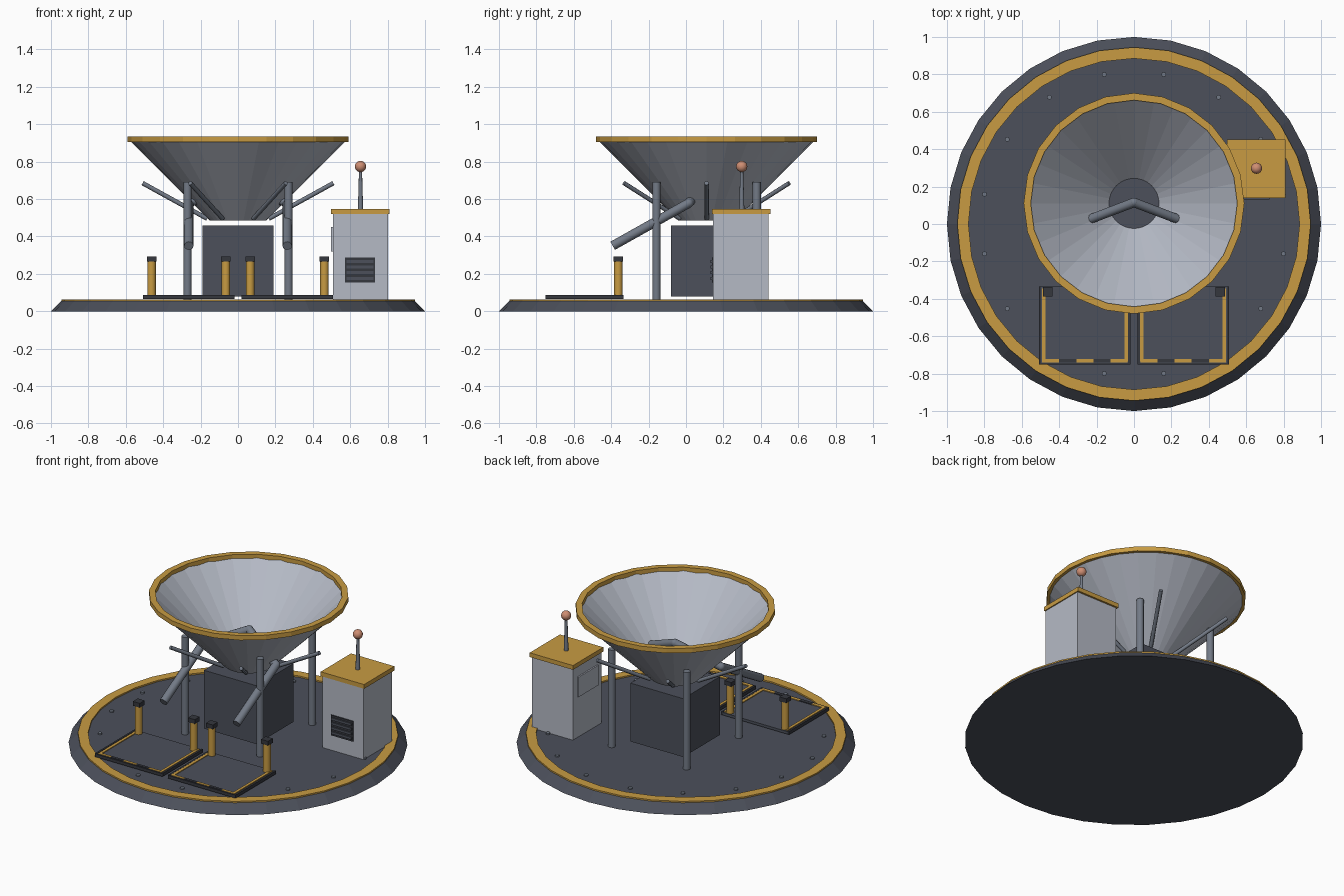
import bpy, bmesh, math
from mathutils import Vector

if "Cube" in bpy.data.objects:
    bpy.data.objects.remove(bpy.data.objects["Cube"])


def material(name, col):
    m = bpy.data.materials.new(name)
    m.diffuse_color = (*col, 1)
    m.use_nodes = True
    m.node_tree.nodes["Principled BSDF"].inputs["Base Color"].default_value = m.diffuse_color
    return m


SLATE = material("slate", (0.072, 0.08, 0.104))
YELLOW = material("yellow", (0.58, 0.33, 0.055))
PALE = material("pale_grey", (0.46, 0.49, 0.56))
STEEL = material("steel", (0.17, 0.195, 0.24))
BLACK = material("charcoal", (0.035, 0.038, 0.048))
COPPER = material("copper", (0.62, 0.27, 0.17))


def finish(name, bm, mat, smooth=False):
    bmesh.ops.recalc_face_normals(bm, faces=bm.faces)
    me = bpy.data.meshes.new(name)
    bm.to_mesh(me)
    bm.free()
    me.materials.append(mat)
    ob = bpy.data.objects.new(name, me)
    bpy.context.collection.objects.link(ob)
    if smooth:
        for p in me.polygons:
            p.use_smooth = len(p.vertices) <= 4
    return ob


def box(name, lo, hi, mat):
    bm = bmesh.new()
    bmesh.ops.create_cube(bm, size=1)
    for v in bm.verts:
        v.co = [(a + b) / 2 + c * (b - a) for a, b, c in zip(lo, hi, v.co)]
    return finish(name, bm, mat)


def rod(name, a, b, r, mat, r2=None, n=12):
    a, b = Vector(a), Vector(b)
    d = b - a
    bm = bmesh.new()
    bmesh.ops.create_cone(bm, cap_ends=True, segments=n, radius1=r,
                          radius2=r if r2 is None else r2, depth=d.length)
    rot = d.to_track_quat('Z', 'Y')
    for v in bm.verts:
        v.co = rot @ v.co + (a + b) / 2
    return finish(name, bm, mat, True)


def ball(name, c, r, mat):
    bm = bmesh.new()
    bmesh.ops.create_uvsphere(bm, u_segments=16, v_segments=10, radius=r)
    bmesh.ops.translate(bm, verts=bm.verts, vec=c)
    return finish(name, bm, mat, True)


def lathe(name, profile, n, mat, cy=0.0):
    """Revolve a closed (radius, height) profile about a vertical axis."""
    bm = bmesh.new()
    rings = []
    for i in range(n):
        t = math.tau * i / n
        rings.append([bm.verts.new((r * math.sin(t), cy + r * math.cos(t), z))
                      for r, z in profile])
    k = len(profile)
    for i in range(n):
        p, q = rings[i], rings[(i + 1) % n]
        for j in range(k):
            bm.faces.new((p[j], q[j], q[(j + 1) % k], p[(j + 1) % k]))
    return finish(name, bm, mat)


# Base platform, painted ring and bolts
rod("base_platform", (0, 0, 0), (0, 0, 0.055), 1.0, SLATE, 0.945, 32).data.shade_flat()
lathe("base_ring", [(0.885, 0.05), (0.945, 0.05), (0.945, 0.064), (0.885, 0.064)], 32, YELLOW)
for i in range(16):
    t = math.tau * (i + 0.5) / 16
    x, y = 0.815 * math.cos(t), 0.815 * math.sin(t)
    rod("bolt", (x, y, 0.05), (x, y, 0.064), 0.013, STEEL, n=8)

# Core housing beneath the dish
CY = 0.11
box("core_housing", (-0.19, CY - 0.19, 0.078), (0.19, CY + 0.19, 0.458), SLATE)

# Dish, rim and floor plate
lathe("dish", [(0.15, 0.485), (0.575, 0.91), (0.56, 0.918), (0.132, 0.49)], 32, PALE, CY)
lathe("dish_rim", [(0.552, 0.905), (0.59, 0.905), (0.59, 0.935), (0.552, 0.935)], 24, YELLOW, CY)
rod("dish_floor", (0, CY, 0.485), (0, CY, 0.495), 0.134, SLATE, n=32)

# Legs
for sx in (-1, 1):
    for sy in (-1, 1):
        x, y = sx * 0.27, CY + sy * 0.268
        rod("leg", (x, y, 0.055), (x, y, 0.69), 0.022, STEEL)

# Six slanted braces around the dish
for i in range(6):
    c, s = math.cos(i * math.pi / 3), math.sin(i * math.pi / 3)
    rod("brace", (0.165 * c, CY + 0.165 * s, 0.495),
        (0.51 * c, CY + 0.51 * s, 0.685), 0.012, STEEL, n=8)

# Bent pipes passing through the dish wall
ball("pipe_joint", (0, 0.115, 0.70), 0.025, STEEL)
for sx in (-1, 1):
    elbow = (sx * 0.263, 0.015, 0.578)
    rod("inner_pipe", (0, 0.115, 0.70), elbow, 0.025, STEEL)
    ball("pipe_elbow", elbow, 0.025, STEEL)
    rod("outer_pipe", elbow, (sx * 0.263, -0.392, 0.35), 0.025, STEEL)

# Landing pads with painted edges and posts
for sx in (-1, 1):
    def mbox(name, x0, x1, y0, y1, z0, z1, mat):
        a, b = sorted((sx * x0, sx * x1))
        box(name, (a, y0, z0), (b, y1, z1), mat)
    mbox("pad", 0.022, 0.505, -0.745, -0.335, 0.066, 0.083, SLATE)
    for x in (0.042, 0.482):
        mbox("pad_side_stripe", x - 0.009, x + 0.009, -0.735, -0.345, 0.08, 0.088, YELLOW)
    for x in (0.025, 0.502):
        mbox("pad_edge", x - 0.006, x + 0.006, -0.747, -0.335, 0.066, 0.087, BLACK)
    mbox("pad_front_edge", 0.02, 0.507, -0.75, -0.742, 0.066, 0.086, BLACK)
    for i in range(5):
        x = 0.035 + i * 0.0912
        mbox("pad_front_stripe", x, x + 0.0912, -0.741, -0.723, 0.08, 0.088,
             BLACK if i % 2 else YELLOW)
    for x in (0.065, 0.462):
        rod("post", (sx * x, -0.362, 0.08), (sx * x, -0.362, 0.268), 0.023, YELLOW)
        mbox("post_cap", x - 0.025, x + 0.025, -0.387, -0.337, 0.265, 0.293, BLACK)

# Cabinet with lid, side panel and vent
box("cabinet", (0.507, 0.145, 0.055), (0.803, 0.44, 0.522), PALE)
box("cabinet_lid", (0.498, 0.14, 0.52), (0.81, 0.452, 0.548), YELLOW)
box("cabinet_side_panel", (0.498, 0.19, 0.32), (0.51, 0.395, 0.45), PALE)
box("vent", (0.572, 0.138, 0.155), (0.732, 0.15, 0.287), BLACK)
for i in range(4):
    z = 0.168 + i * 0.03
    box("vent_slat", (0.58, 0.131, z), (0.724, 0.14, z + 0.016), SLATE)

# Antenna
rod("antenna_mast", (0.655, 0.298, 0.545), (0.655, 0.298, 0.76), 0.014, STEEL, 0.008)
ball("antenna_ball", (0.655, 0.298, 0.774), 0.03, COPPER)
